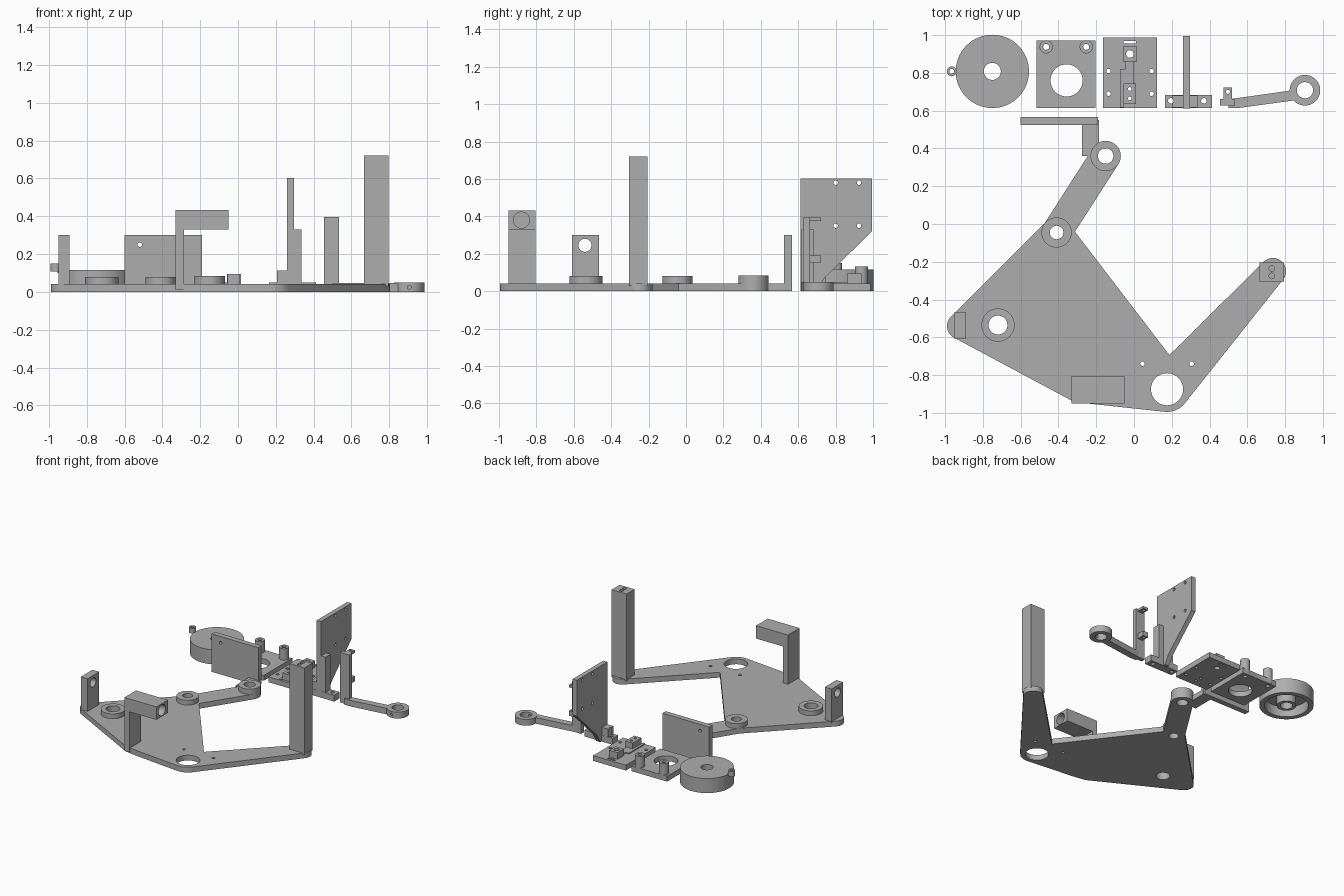
import bpy, bmesh, math
from mathutils import Vector
from mathutils.geometry import convex_hull_2d

grey = bpy.data.materials.new("light grey")
grey.diffuse_color = (0.42, 0.42, 0.42, 1)


def prism(pts, a, b, axis="z"):
    """Extrude a 2D outline from a to b along an axis; outline is xy, yz or xz."""
    place = {"z": lambda u, v, w: (u, v, w),
             "x": lambda u, v, w: (w, u, v),
             "y": lambda u, v, w: (u, w, v)}[axis]
    bm = bmesh.new()
    low = [bm.verts.new(place(u, v, a)) for u, v in pts]
    high = [bm.verts.new(place(u, v, b)) for u, v in pts]
    n = len(pts)
    bm.faces.new(low)
    bm.faces.new(high)
    for i in range(n):
        j = (i + 1) % n
        bm.faces.new((low[i], low[j], high[j], high[i]))
    bmesh.ops.recalc_face_normals(bm, faces=bm.faces)
    me = bpy.data.meshes.new("solid")
    bm.to_mesh(me)
    bm.free()
    me.materials.append(grey)
    ob = bpy.data.objects.new("solid", me)
    bpy.context.collection.objects.link(ob)
    return ob


def circle(u, v, r, n=40):
    return [(u + r * math.cos(2 * math.pi * i / n), v + r * math.sin(2 * math.pi * i / n))
            for i in range(n)]


def cyl(u, v, r, a, b, axis="z", n=40):
    return prism(circle(u, v, r, n), a, b, axis)


def box(x0, x1, y0, y1, z0, z1):
    return prism([(x0, y0), (x1, y0), (x1, y1), (x0, y1)], z0, z1)


def hull(circles, extra=()):
    pts = [Vector(p) for c in circles for p in circle(*c)] + [Vector(p) for p in extra]
    return [tuple(pts[i]) for i in convex_hull_2d(pts)]


def part(name, solids, holes=()):
    """Unite solids, cut holes, then name and shade the result."""
    ob = solids[0]
    ob.name = name
    bpy.ops.object.select_all(action="DESELECT")
    bpy.context.view_layer.objects.active = ob
    ob.select_set(True)
    for op, group in (("UNION", solids[1:]), ("DIFFERENCE", holes)):
        for other in group:
            mod = ob.modifiers.new("bool", "BOOLEAN")
            mod.operation, mod.object, mod.solver = op, other, "EXACT"
            bpy.ops.object.modifier_apply(modifier=mod.name)
            bpy.data.objects.remove(other)
    bpy.ops.object.shade_smooth_by_angle(angle=math.radians(30))
    return ob


T = 0.042            # plate thickness
LEFT, PIVOT, CORNER = (-0.92, -0.54, 0.07), (-0.41, -0.045, 0.08), (0.175, -0.875, 0.12)
TIP, ELBOW = (0.735, -0.25, 0.07), (-0.15, 0.36, 0.08)

# Frame plate with its two arms and raised bosses
part("frame_plate", [
    prism(hull([LEFT, PIVOT, CORNER], [(-0.33, -0.935), (-0.23, -0.952)]), 0, T),
    prism(hull([CORNER, TIP]), 0, T),
    prism(hull([PIVOT, ELBOW]), 0, T),
    cyl(*PIVOT, 0.01, 0.08),
    cyl(*ELBOW, 0.01, 0.083),
    cyl(-0.72, -0.535, 0.088, 0.01, 0.08),
], [
    cyl(-0.41, -0.045, 0.036, -1, 1),
    cyl(-0.15, 0.36, 0.041, -1, 1),
    cyl(-0.72, -0.535, 0.05, -1, 1),
    cyl(0.175, -0.875, 0.085, -1, 1),
    cyl(0.045, -0.74, 0.012, -1, 1, n=16),
    cyl(0.305, -0.74, 0.012, -1, 1, n=16),
])

# Upright wall on a short link
part("back_wall", [box(-0.60, -0.19, 0.525, 0.567, 0, 0.30),
                   box(-0.275, -0.185, 0.36, 0.55, 0, T - 0.001)],
     [cyl(-0.52, 0.25, 0.012, 0.4, 0.7, "y", 16),
      cyl(-0.15, 0.36, 0.06, -1, 1)])

# Upright tab with side hole
part("side_tab", [box(-0.95, -0.89, -0.61, -0.465, 0.03, 0.30)],
     [cyl(-0.54, 0.245, 0.035, -1.2, -0.5, "x")])

# Hooked post with blind socket in its end
part("hook_post", [prism([(-0.33, 0.01), (-0.285, 0.01), (-0.285, 0.33), (-0.05, 0.33),
                          (-0.05, 0.432), (-0.33, 0.432)], -0.95, -0.805, "y")],
     [cyl(-0.88, 0.38, 0.043, -0.27, 0, "x")])

# Tall post with two top holes
part("tall_post", [box(0.665, 0.795, -0.305, -0.205, 0.03, 0.72)],
     [cyl(0.73, y, 0.015, 0.6, 0.8, n=16) for y in (-0.235, -0.275)])

# Hollow wheel with hub, and crank eyelet at the rim
part("wheel", [cyl(-0.75, 0.808, 0.194, 0, 0.115, n=64)],
     [cyl(-0.75, 0.808, 0.157, -0.1, 0.08, n=64)])
part("wheel_hub", [cyl(-0.75, 0.808, 0.07, 0, 0.10)])
for name, hole in (("wheel", 0.045), ("wheel_hub", 0.045)):
    part(name, [bpy.data.objects[name]], [cyl(-0.75, 0.808, hole, -1, 1)])
part("rim_eyelet", [cyl(-0.965, 0.808, 0.026, 0.108, 0.15, n=24),
                    box(-0.955, -0.925, 0.80, 0.816, 0.10, 0.115)],
     [cyl(-0.965, 0.808, 0.013, -1, 1, n=16)])

# Motor plate with two pegs
PEGS = (-0.465, -0.253)
part("motor_plate", [box(-0.515, -0.205, 0.615, 0.972, 0, T)]
     + [cyl(x, 0.938, 0.035, 0.01, 0.133) for x in PEGS],
     [cyl(-0.357, 0.76, 0.085, -1, 1)]
     + [cyl(x, 0.938, 0.016, -1, 1, n=16) for x in PEGS])

# Drilled mounting plate with blocks and a raised cranked strip
part("mounting_plate", [
    box(-0.165, 0.122, 0.615, 0.987, 0, T),
    box(-0.055, 0.01, 0.635, 0.745, 0.01, 0.095),
    box(-0.058, 0.015, 0.86, 0.94, 0.01, 0.095),
    prism([(-0.075, 0.617), (-0.053, 0.617), (-0.053, 0.74), (-0.003, 0.74), (-0.003, 0.87),
           (-0.045, 0.87), (-0.045, 0.82), (-0.075, 0.82)], 0.01, 0.05),
], [cyl(x, y, 0.012, -1, 1, n=16) for x in (-0.135, 0.093) for y in (0.69, 0.81)]
    + [cyl(-0.022, y, 0.01, -1, 1, n=16) for y in (0.665, 0.715)]
    + [cyl(-0.022, 0.9, 0.02, -1, 1, n=16), box(-0.055, 0.01, 0.955, 0.968, -1, 1)])

# Standing bracket: foot, gusset, rib and drilled fin
part("standing_bracket", [
    box(0.165, 0.412, 0.615, 0.683, 0, 0.05),
    box(0.205, 0.27, 0.617, 0.681, 0.01, 0.112),
    box(0.28, 0.335, 0.617, 0.681, 0.01, 0.33),
    prism([(0.612, 0.002), (0.70, 0.002), (0.74, 0.07), (0.995, 0.32), (0.995, 0.603),
           (0.612, 0.603)], 0.26, 0.297, "x"),
], [cyl(y, z, 0.012, 0, 0.5, "x", 16) for y in (0.80, 0.925) for z in (0.35, 0.58)]
    + [cyl(x, 0.652, 0.015, -1, 1, n=16) for x in (0.195, 0.37)])

# Lever arm with ring end
part("lever_arm", [
    prism([(0.50, 0.615), (0.56, 0.615), (0.89, 0.66), (0.89, 0.715), (0.50, 0.66)], 0, 0.048),
    cyl(0.905, 0.708, 0.081, 0, 0.05),
], [cyl(0.905, 0.708, 0.043, -1, 1),
    cyl(0.905, 0.025, 0.01, 0.5, 0.7, "y", 16)])

# Lever upright with two drilled tabs
part("lever_upright", [box(0.455, 0.535, 0.628, 0.662, 0, 0.396),
                       box(0.475, 0.52, 0.64, 0.722, 0.375, 0.394),
                       box(0.475, 0.52, 0.64, 0.722, 0.15, 0.19)],
     [cyl(0.497, 0.70, 0.011, -1, 1, n=16)])
